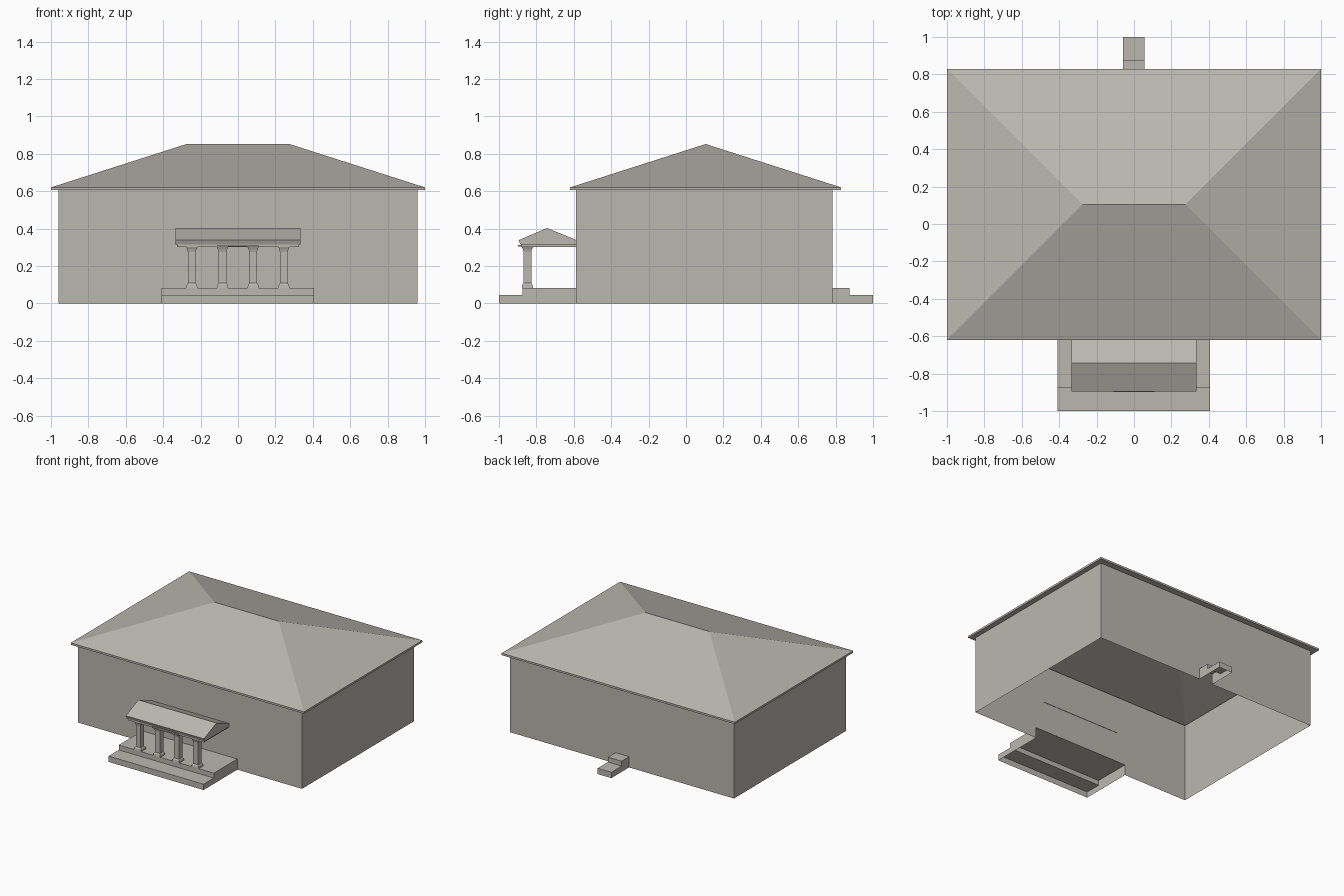
import bpy

old = bpy.data.objects.get("Cube")
if old:
    bpy.data.objects.remove(old, do_unlink=True)

stone = bpy.data.materials.new("warm_grey_stone")
stone.use_nodes = True
COLOUR = (0.50, 0.475, 0.435, 1)
stone.diffuse_color = COLOUR
stone.node_tree.nodes["Principled BSDF"].inputs["Base Color"].default_value = COLOUR


def build(name, verts, faces):
    mesh = bpy.data.meshes.new(name)
    mesh.from_pydata(verts, [], faces)
    mesh.materials.append(stone)
    obj = bpy.data.objects.new(name, mesh)
    bpy.context.collection.objects.link(obj)
    return obj


def prism(name, profile, x0, x1, open_edges=()):
    """Extrude a (y, z) outline, listed clockwise as seen from +x, along x."""
    n = len(profile)
    verts = [(x, y, z) for x in (x0, x1) for y, z in profile]
    faces = [tuple(range(n))[::-1], tuple(range(n, 2 * n))]
    faces += [(i, (i + 1) % n, (i + 1) % n + n, i + n)
              for i in range(n) if i not in open_edges]
    return build(name, verts, [f[::-1] for f in faces])


def box(name, x0, x1, y0, y1, z0, z1):
    return prism(name, [(y0, z0), (y0, z1), (y1, z1), (y1, z0)], x0, x1)


# Main dimensions
WX, WF, WB = 0.96, -0.587, 0.783
EAVE, FLOOR, TREAD = 0.605, 0.083, 0.045
PORCH, STOOP = (-0.41, 0.405), (-0.06, 0.057)


# Walls: hollow, with notches where the steps meet the building
def notched_wall(name, y, notch, flip):
    a, b = notch
    outline = [(-WX, 0), (a, 0), (a, FLOOR), (b, FLOOR), (b, 0),
               (WX, 0), (WX, EAVE), (-WX, EAVE)]
    face = list(range(len(outline)))
    build(name, [(x, y, z) for x, z in outline], [face[::-1] if flip else face])


notched_wall("front_wall", WF, PORCH, False)
notched_wall("back_wall", WB, STOOP, True)
for name, side in (("left_wall", 1), ("right_wall", -1)):
    build(name, [(side * WX, WF, 0), (side * WX, WB, 0),
                 (side * WX, WB, EAVE), (side * WX, WF, EAVE)],
          [(0, 1, 2, 3)[::side]])

# Hipped roof shell with fascia and soffit ring
RX, RF, RB, RIDGE = 1.0, -0.62, 0.83, 0.275


def ring(x, y0, y1, z):
    return [(-x, y0, z), (x, y0, z), (x, y1, z), (-x, y1, z)]


roof_verts = (ring(WX, WF, WB, EAVE) + ring(RX, RF, RB, EAVE)
              + ring(RX, RF, RB, 0.62)
              + [(-RIDGE, 0.105, 0.852), (RIDGE, 0.105, 0.852)])
roof_faces = [(8, 9, 13, 12), (9, 10, 13), (10, 11, 12, 13), (11, 8, 12)]
for i in range(4):
    j = (i + 1) % 4
    roof_faces += [(i, j, j + 4, i + 4), (i + 4, j + 4, j + 8, i + 8)]
build("hipped_roof", roof_verts, roof_faces)


# Two-level steps, open underneath and towards the building
def steps(name, wall, edge, end, span):
    profile = [(wall, 0), (wall, FLOOR), (edge, FLOOR), (edge, TREAD),
               (end, TREAD), (end, 0)]
    obj = prism(name, profile, *span, open_edges=(0, 5))
    if end < wall:
        obj.data.flip_normals()


steps("front_steps", WF, -0.875, -1.0, PORCH)
steps("back_steps", WB, 0.873, 1.0, STOOP)

# Porch columns: square shafts flaring at the foot and head
SECTIONS = [(FLOOR, 0.03), (0.098, 0.028), (0.108, 0.021),
            (0.275, 0.021), (0.288, 0.024), (0.302, 0.03)]
for number in range(4):
    cx, cy = -0.247 + number * 0.164, -0.848
    verts, faces = [], []
    for z, r in SECTIONS:
        verts += [(cx + dx * r, cy + dy * r, z)
                  for dx, dy in ((-1, -1), (1, -1), (1, 1), (-1, 1))]
    for level in range(len(SECTIONS) - 1):
        for i in range(4):
            a, b = level * 4 + i, level * 4 + (i + 1) % 4
            faces.append((a, b, b + 4, a + 4))
    top = len(verts) - 4
    faces += [(3, 2, 1, 0), tuple(range(top, top + 4))]
    build(f"porch_column_{number + 1}", verts, faces)

# Porch beam, gabled roof and plain front board
box("porch_beam", -0.325, 0.325, -0.883, WF, 0.302, 0.316)
prism("porch_roof", [(-0.885, 0.314), (-0.895, 0.338), (-0.743, 0.403),
                     (WF + 0.003, 0.338), (WF + 0.003, 0.314)], -0.335, 0.335)
box("porch_board", -0.11, 0.11, -0.897, -0.883, 0.304, 0.313)
